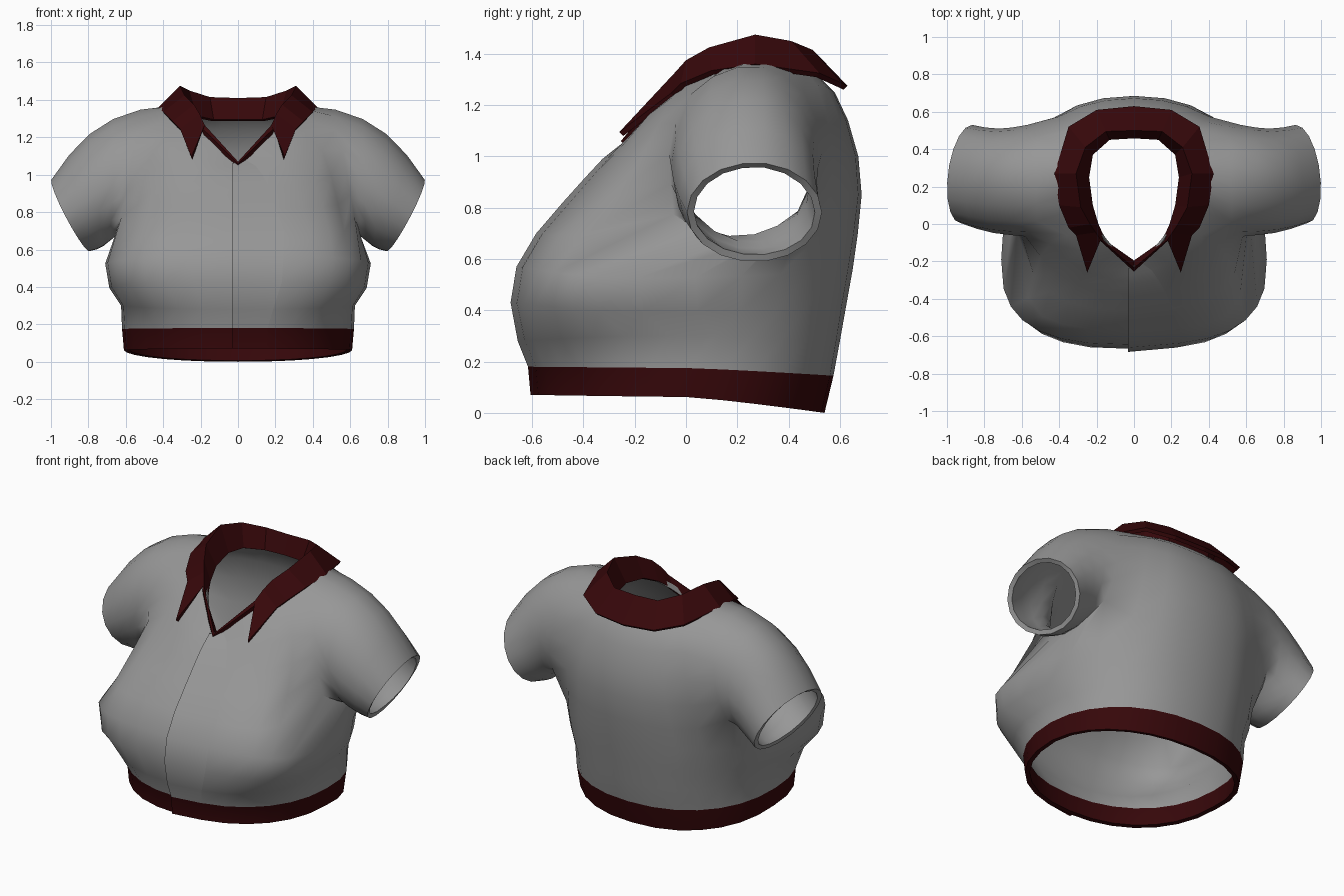
import bpy, bmesh, math

if "Cube" in bpy.data.objects:
    bpy.data.objects.remove(bpy.data.objects["Cube"])

N = 28  # columns around the torso


def material(name, rgb):
    m = bpy.data.materials.new(name)
    m.diffuse_color = (*rgb, 1)
    m.use_nodes = True
    m.node_tree.nodes["Principled BSDF"].inputs["Base Color"].default_value = m.diffuse_color
    return m


GREY = material("grey cloth", (0.31, 0.31, 0.31))
RED = material("dark red trim", (0.037, 0.0022, 0.003))


def spow(v, p):
    return math.copysign(abs(v) ** p, v)


# Torso sections: front z, side z, back z, front y, back y, side x, side y,
# front squareness, back squareness
RINGS = [
    (.070, .062, .00, -.590, .540, .61, .00, 2.2, 2.2),
    (.180, .175, .145, -.600, .575, .62, .00, 2.2, 2.2),
    (.280, .300, .28, -.640, .600, .625, -.06, 2.5, 2.3),
    (.430, .395, .42, -.668, .625, .688, -.17, 2.8, 2.3),
    (.570, .525, .56, -.645, .650, .71, -.19, 2.8, 2.3),
    (.700, .670, .70, -.568, .670, .67, -.08, 3.0, 2.3),
    (.820, .850, .85, -.465, .685, .65, .12, 2.6, 2.2),
    (.920, 1.05, 1.0, -.375, .672, .62, .22, 2.3, 2.1),
    (.990, 1.23, 1.14, -.310, .632, .58, .25, 2.0, 2.0),
    (1.03, 1.36, 1.25, -.260, .580, .46, .25, 1.9, 2.0),
    (1.06, 1.375, 1.31, -.222, .520, .29, .25, 1.5, 2.3),
]


def torso_point(ring, col):
    zf, zs, zb, yf, yb, xs, ys, nf, nb = ring
    a = 2 * math.pi * col / N
    s, c = math.sin(a), math.cos(a)
    front = c > 0
    n = nf if front else nb
    x = xs * spow(s, 2 / n)
    k = abs(c) ** (2 / n)
    y = ys + ((yf if front else yb) - ys) * k
    z = zs + ((zf if front else zb) - zs) * (k ** 1.2 if zf < .2 else k * k)
    return x, y, z


def finish(name, bm, mats, thickness=0, mirror=False, angle=None):
    me = bpy.data.meshes.new(name)
    bm.to_mesh(me)
    bm.free()
    for m in mats:
        me.materials.append(m)
    ob = bpy.data.objects.new(name, me)
    bpy.context.collection.objects.link(ob)
    bpy.ops.object.select_all(action='DESELECT')
    ob.select_set(True)
    bpy.context.view_layer.objects.active = ob
    if mirror:
        ob.modifiers.new("mirror", 'MIRROR').merge_threshold = 0.002
        bpy.ops.object.modifier_apply(modifier="mirror")
    if thickness:
        mod = ob.modifiers.new("shell", 'SOLIDIFY')
        mod.thickness = thickness
        mod.offset = -1
        bpy.ops.object.modifier_apply(modifier="shell")
    if angle:
        bpy.ops.object.shade_smooth_by_angle(angle=math.radians(angle))
    return ob


# Shirt body with armholes and short sleeves
bm = bmesh.new()
grid = [[bm.verts.new(torso_point(r, c)) for c in range(N)] for r in RINGS]
LOW, HIGH, C0, C1 = 5, 9, 5, 10
holes = set(range(C0, C1)) | {N - 1 - c for c in range(C0, C1)}
for r in range(len(RINGS) - 1):
    for c in range(N):
        if LOW <= r < HIGH and c in holes:
            continue
        d = (c + 1) % N
        f = bm.faces.new((grid[r][c], grid[r][d], grid[r + 1][d], grid[r + 1][c]))
        f.material_index = 1 if r == 0 else 0

loop = [(LOW, c) for c in range(C0, C1 + 1)]
loop += [(r, C1) for r in range(LOW + 1, HIGH)]
loop += [(HIGH, c) for c in range(C1, C0 - 1, -1)]
loop += [(r, C0) for r in range(HIGH - 1, LOW, -1)]
M = len(loop)
STEPS = 4


def sleeve_point(i, t):
    a = math.radians(-140 + 360 / M * i)
    c, s = math.cos(a), math.sin(a)
    # the armhole reaches further forward than back
    arm = (.59 - .06 * s - .01 * abs(c), .25 + (.28 if c > 0 else .31) * c, 1.02 + .34 * s)
    cuff = (.895 + .1 * s - .03 * c, .267 + .263 * c, .782 + .193 * s)
    p = [u + (v - u) * t for u, v in zip(arm, cuff)]
    bulge = math.sin(math.pi * t)
    p[0] += .03 * bulge * max(0, s)
    p[2] += .055 * bulge * max(0, s) + .02 * bulge * min(0, s)
    p[1] -= .02 * bulge * max(0, c) - .02 * bulge * min(0, c)
    return p


for side in (1, -1):
    prev = [grid[r][c if side > 0 else N - c] for r, c in loop]
    for i, v in enumerate(prev):
        x, y, z = sleeve_point(i, 0)
        v.co = (side * x, y, z)
    for k in range(1, STEPS + 1):
        ring = []
        for i in range(M):
            x, y, z = sleeve_point(i, k / STEPS)
            ring.append(bm.verts.new((side * x, y, z)))
        for i in range(M):
            j = (i + 1) % M
            bm.faces.new((prev[i], prev[j], ring[j], ring[i]))
        prev = ring

# Relax the shoulder seam area
soft = [grid[r][c] for r in range(LOW, HIGH + 1) for c in range(N)
        if min(abs(c - 7.5), abs(N - c - 7.5)) < 4]
bmesh.ops.smooth_vert(bm, verts=soft, factor=0.35, use_axis_x=True,
                      use_axis_y=True, use_axis_z=True)
bmesh.ops.recalc_face_normals(bm, faces=bm.faces)
bm.normal_update()
front = min(bm.faces, key=lambda f: f.calc_center_median().y)
if front.normal.y > 0:
    bmesh.ops.reverse_faces(bm, faces=bm.faces)
finish("shirt_body", bm, (GREY, RED), thickness=0.028, angle=70)

# Overlapping front panel edge
bm = bmesh.new()
rows = []
for ring in RINGS:
    x0, y0, z0 = torso_point(ring, 0)
    x1, y1, z1 = torso_point(ring, 1)
    pts = ((-.033, y0 + .006, z0), (-.033, y0 - .016, z0), (x1, y1 - .001, z1))
    rows.append([bm.verts.new(p) for p in pts])
for r in range(len(rows) - 1):
    for k in range(2):
        f = bm.faces.new((rows[r][k], rows[r][k + 1], rows[r + 1][k + 1], rows[r + 1][k]))
        f.material_index = 1 if r == 0 else 0
finish("front_overlap", bm, (GREY, RED), angle=40)

# Folded collar, one half: stand bottom, fold crest, outer edge
COLLAR = [
    ((0, .458, 1.295), (0, .50, 1.41), (0, .63, 1.275)),
    ((.13, .45, 1.295), (.15, .495, 1.415), (.20, .61, 1.285)),
    ((.22, .37, 1.315), (.26, .41, 1.45), (.35, .52, 1.325)),
    ((.24, .25, 1.325), (.31, .27, 1.475), (.425, .27, 1.36)),
    ((.22, .10, 1.305), (.285, .09, 1.425), (.40, .10, 1.335)),
    ((.19, .00, 1.255), (.235, .00, 1.375), (.35, -.02, 1.285)),
    ((.168, -.05, 1.215), (.205, -.045, 1.325), (.31, -.06, 1.245)),
    ((.15, -.09, 1.17), (.178, -.085, 1.265), (.25, -.26, 1.095)),
]
bm = bmesh.new()
rows = [[bm.verts.new(p) for p in sec] for sec in COLLAR]
for a, b in zip(rows, rows[1:]):
    for k in range(2):
        bm.faces.new((a[k], a[k + 1], b[k + 1], b[k]))
# Narrow trim running down to the point of the neckline
tip = [bm.verts.new(p) for p in ((0, -.195, 1.035), (0, -.235, 1.07))]
bm.faces.new((rows[-1][0], rows[-1][1], tip[1], tip[0]))
bmesh.ops.recalc_face_normals(bm, faces=bm.faces)
bm.normal_update()
bm.faces.ensure_lookup_table()
if bm.faces[1].normal.z < 0:
    bmesh.ops.reverse_faces(bm, faces=bm.faces)
finish("collar", bm, (RED,), thickness=0.022, mirror=True)
